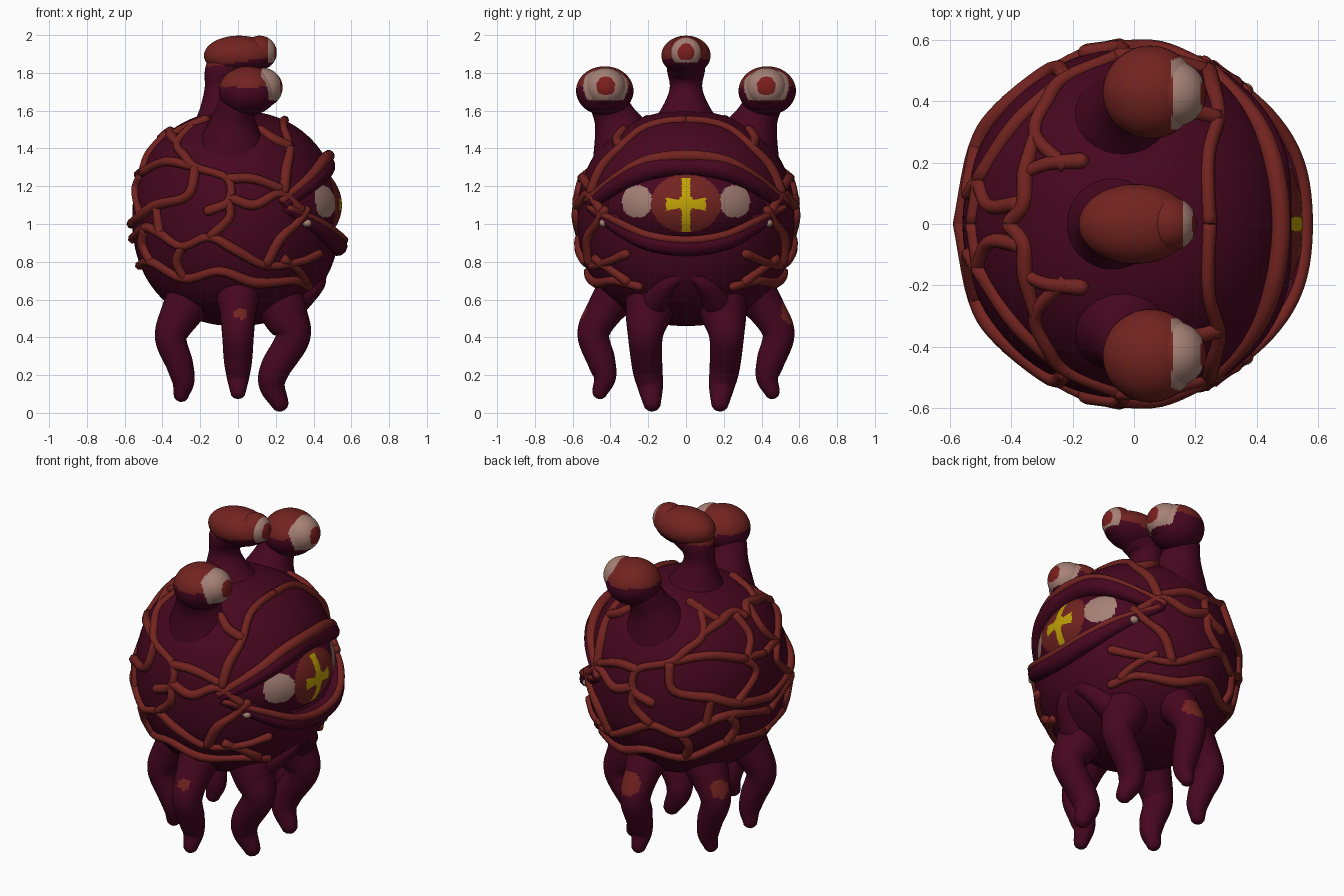
import bpy, bmesh, math, random
from mathutils import Vector, Matrix

random.seed(4)
if "Cube" in bpy.data.objects:
    bpy.data.objects.remove(bpy.data.objects["Cube"], do_unlink=True)


def material(name, rgb):
    m = bpy.data.materials.new(name)
    m.use_nodes = True
    m.diffuse_color = (*rgb, 1)
    m.node_tree.nodes["Principled BSDF"].inputs["Base Color"].default_value = (*rgb, 1)
    return m


MATERIALS = [
    material("maroon_skin", (0.062, 0.002, 0.014)),
    material("rust_skin", (0.17, 0.017, 0.014)),
    material("eye_ivory", (0.38, 0.22, 0.18)),
    material("pupil_red", (0.2, 0.013, 0.012)),
    material("pupil_yellow", (0.53, 0.36, 0.002)),
]
MAROON, RUST, IVORY, RED, YELLOW = range(5)


def finish(name, bm, paint, mirror):
    """Paint faces by rule (or one colour), shade smooth, mirror to the other side."""
    bmesh.ops.recalc_face_normals(bm, faces=bm.faces)
    for f in bm.faces:
        f.material_index = paint(f.calc_center_median()) if callable(paint) else paint
        f.smooth = True
    mesh = bpy.data.meshes.new(name)
    bm.to_mesh(mesh)
    bm.free()
    for m in MATERIALS:
        mesh.materials.append(m)
    ob = bpy.data.objects.new(name, mesh)
    bpy.context.collection.objects.link(ob)
    if mirror:
        mod = ob.modifiers.new("mirror", "MIRROR")
        mod.use_axis = (False, True, False)
        mod.use_mirror_merge = False


def ball(name, center, radii, paint, segs=56, rings=48, mirror=False):
    """Ellipsoid with its pole along x."""
    bm = bmesh.new()
    bmesh.ops.create_uvsphere(bm, u_segments=segs, v_segments=rings, radius=1)
    bm.transform(Matrix.Translation(center) @ Matrix.Diagonal((*radii, 1))
                 @ Matrix.Rotation(math.pi / 2, 4, "Y"))
    finish(name, bm, paint, mirror)


def spline(points, steps):
    """Catmull-Rom through points of (x, y, z, radius)."""
    p = [Vector(q) for q in points]
    p = [p[0] * 2 - p[1]] + p + [p[-1] * 2 - p[-2]]
    out = []
    for i in range(1, len(p) - 2):
        a, b, c, d = p[i - 1:i + 3]
        for k in range(steps):
            t = k / steps
            out.append((b * 2 + (c - a) * t + (a * 2 - b * 5 + c * 4 - d) * t * t
                        + (b * 3 - a - c * 3 + d) * t ** 3) * 0.5)
    return out + [p[-2]]


def tube(name, points, paint, sides=16, steps=6, mirror=False):
    """Swept round tube with a domed far end."""
    rings = [(q.to_3d(), q.w) for q in spline(points, steps)]
    end, r = rings[-1]
    tip_dir = (end - rings[-2][0]).normalized()
    for deg in (30, 55, 80):
        a = math.radians(deg)
        rings.append((end + tip_dir * r * math.sin(a), r * math.cos(a)))
    bm = bmesh.new()
    axis = (rings[1][0] - rings[0][0]).normalized()
    side = axis.orthogonal().normalized()
    prev = None
    for i, (c, r) in enumerate(rings):
        new_axis = (rings[min(i + 1, len(rings) - 1)][0] - rings[max(i - 1, 0)][0]).normalized()
        side = axis.rotation_difference(new_axis) @ side
        axis = new_axis
        up = axis.cross(side)
        ring = []
        for k in range(sides):
            a = math.tau * k / sides
            ring.append(bm.verts.new(c + (side * math.cos(a) + up * math.sin(a)) * r))
        if prev:
            for k in range(sides):
                n = (k + 1) % sides
                bm.faces.new((prev[k], prev[n], ring[n], ring[k]))
        else:
            bm.faces.new(ring)
        prev = ring
    bm.faces.new(prev)
    finish(name, bm, paint, mirror)


# Body: a slightly boxy ellipsoid with a socket pressed in for the big eye
CENTER = Vector((-0.01, 0, 1.03))
RX, RY, RZ, POWER = 0.55, 0.575, 0.57, 2.2


def skin_point(azimuth, z, lift):
    rho = (1 - abs((z - CENTER.z) / RZ) ** POWER) ** (1 / POWER) * lift
    a = math.radians(azimuth)
    return (CENTER.x + RX * rho * math.cos(a), RY * rho * math.sin(a), z)


bm = bmesh.new()
bmesh.ops.create_uvsphere(bm, u_segments=72, v_segments=48, radius=1)
for v in bm.verts:
    s = (math.hypot(v.co.x, v.co.y) ** POWER + abs(v.co.z) ** POWER) ** (-1 / POWER)
    v.co = CENTER + Vector((v.co.x * RX, v.co.y * RY, v.co.z * RZ)) * s
    if v.co.x > 0.2 and abs(v.co.z - 1.1) < 0.18 * (1 - (v.co.y / 0.46) ** 2):
        v.co.x *= 0.8
finish("body", bm, MAROON, False)
ball("crown", (0.07, 0, 1.3), (0.3, 0.39, 0.29), MAROON)


# Big eye with iris, star-shaped pupil and two pale patches
def big_eye_paint(c):
    y, z = abs(c.y), c.z - 1.11
    if c.x < 0.2:
        return MAROON
    upright = y < 0.022 and -0.15 < z < 0.13
    arms = y < 0.105 and abs(z + 0.005) < 0.014 + y * 0.2
    if upright or arms or math.hypot(y, z) < 0.042:
        return YELLOW
    if (y / 0.185) ** 2 + (z / 0.155) ** 2 < 1:
        return RUST
    if (abs(y - 0.26) / 0.078) ** 2.4 + (abs(z - 0.01) / 0.085) ** 2.4 < 1:
        return IVORY
    return MAROON


ball("big_eye", (0.12, 0, 1.1), (0.43, 0.46, 0.3), big_eye_paint, 160, 120)


# Eyelids: a thick fold and a rust rim above and below
def lid(name, half, paint):
    left = [(x, -y, z, r) for x, y, z, r in half[:0:-1]]
    tube(name, left + half, paint, sides=12)


lid("upper_lid", [(0.46, 0, 1.31, 0.055), (0.45, 0.2, 1.285, 0.055),
                  (0.38, 0.36, 1.21, 0.045), (0.24, 0.51, 1.1, 0.03)], MAROON)
lid("upper_lid_rim", [(0.48, 0, 1.36, 0.032), (0.455, 0.2, 1.335, 0.032),
                      (0.385, 0.36, 1.25, 0.028), (0.23, 0.53, 1.12, 0.02)], RUST)
lid("lower_lid", [(0.525, 0, 0.885, 0.055), (0.505, 0.2, 0.91, 0.05),
                  (0.41, 0.36, 0.985, 0.04), (0.25, 0.51, 1.09, 0.025)], MAROON)
lid("lower_lid_rim", [(0.562, 0, 0.915, 0.022), (0.535, 0.2, 0.94, 0.022),
                      (0.44, 0.36, 1.01, 0.02), (0.26, 0.52, 1.09, 0.015)], RUST)
ball("cheek_spot", (0.365, 0.435, 1.005), (0.025, 0.025, 0.022), IVORY, 12, 8, True)
tube("chin_fold", [(0.43, 0, 0.75, 0.035), (0.41, 0.1, 0.68, 0.05),
                   (0.28, 0.17, 0.58, 0.09)], MAROON, mirror=True)


# Eye stalks with rust tops
def centre_skin(c):
    return RUST if c.z > 1.83 + 0.15 * (c.x + 0.17) else MAROON


def side_skin(c):
    return RUST if c.z > 1.725 else MAROON


def eye_rule(skin, front, low, y, z, pupil, white):
    """Ivory disc in front of a plane, a round pupil, and skin for the lids."""
    def paint(c):
        d = math.hypot(c.y - y, c.z - z)
        if c.x < front or c.z < low or d > white:
            return skin(c)
        return RED if d < pupil else IVORY
    return paint


centre_paint = eye_rule(centre_skin, 0.16, 1.855, 0, 1.91, 0.045, 0.085)
side_paint = eye_rule(side_skin, 0.125, 1.655, 0.425, 1.73, 0.05, 0.118)

tube("centre_stalk", [(-0.05, 0, 1.45, 0.26), (-0.075, 0, 1.58, 0.15), (-0.09, 0, 1.71, 0.088),
                      (-0.075, 0, 1.81, 0.1), (-0.01, 0, 1.87, 0.105), (0.08, 0, 1.895, 0.094)],
     centre_paint, sides=32, steps=12)
ball("centre_stalk_head", (0.005, 0, 1.892), (0.185, 0.13, 0.105), centre_paint)
ball("centre_stalk_eye", (0.115, 0, 1.907), (0.09, 0.09, 0.09), centre_paint)
tube("side_stalk", [(-0.03, 0.28, 1.32, 0.24), (-0.03, 0.33, 1.45, 0.17), (-0.02, 0.375, 1.56, 0.115),
                    (0, 0.41, 1.64, 0.1), (0.04, 0.43, 1.7, 0.1)], side_skin, sides=24, mirror=True)
ball("side_stalk_head", (0.053, 0.43, 1.705), (0.155, 0.152, 0.13), side_paint, mirror=True)
ball("side_stalk_eye", (0.128, 0.425, 1.722), (0.108, 0.108, 0.105), side_paint, mirror=True)


# Tentacles, some with a rust patch on the outer bend
def tentacle(name, points, spot=(0, 0, 0), left_size=0, right_size=0):
    for word, sign, size in (("left", 1, left_size), ("right", -1, right_size)):
        centre = Vector((spot[0], spot[1] * sign, spot[2]))
        tube(f"{name}_{word}", [(x, y * sign, z, r) for x, y, z, r in points],
             lambda c: RUST if (c - centre).length < size else MAROON, sides=32, steps=14)


tentacle("front_tentacle", [(0.18, 0.16, 0.68, 0.16), (0.25, 0.2, 0.52, 0.122), (0.29, 0.215, 0.4, 0.092),
                            (0.2, 0.205, 0.24, 0.08), (0.18, 0.19, 0.15, 0.07),
                            (0.22, 0.18, 0.055, 0.048)])
tentacle("side_tentacle", [(0, 0.32, 0.68, 0.14), (0, 0.425, 0.55, 0.1), (0, 0.49, 0.42, 0.085),
                           (0, 0.45, 0.28, 0.075), (0, 0.43, 0.19, 0.06),
                           (0, 0.455, 0.115, 0.042)], (0.01, 0.53, 0.52), 0.07, 0.037)
tentacle("back_tentacle", [(-0.2, 0.17, 0.68, 0.15), (-0.3, 0.2, 0.53, 0.11), (-0.355, 0.22, 0.4, 0.085),
                           (-0.31, 0.21, 0.26, 0.072), (-0.29, 0.2, 0.17, 0.06),
                           (-0.3, 0.19, 0.1, 0.042)], (-0.4, 0.25, 0.49), 0.055)

# Raised veins: (azimuth, height in hundredths) along the skin
side_veins = [
    [(140, 154), (138, 143), (125, 136), (115, 130), (95, 124), (94, 112), (105, 107)],
    [(94, 114), (80, 110), (65, 116), (52, 108)],
    [(0, 155), (25, 154), (42, 150), (50, 140), (58, 130), (62, 118)],
    [(49, 141), (60, 145), (68, 150)],
    [(62, 118), (80, 124), (94, 124)],
    [(72, 78), (65, 92), (55, 100), (48, 107)],
    [(105, 93), (94, 103), (94, 112)],
    [(62, 82), (48, 75), (40, 70)],
]
wrap_veins = [
    [(165, 127), (140, 133), (115, 130)],
    [(115, 130), (118, 115), (140, 110), (155, 104), (180, 100)],
    [(180, 92), (150, 98), (137, 95), (122, 88), (105, 93), (90, 86), (72, 78), (50, 80), (35, 84)],
    [(180, 78), (150, 80), (125, 71), (100, 75), (78, 69), (50, 70), (32, 67)],
    [(122, 88), (127, 80), (125, 71)],
    [(140, 110), (137, 95)],
    [(180, 145), (170, 149), (155, 147), (138, 143)],
    [(155, 147), (145, 151), (130, 155)],
    [(170, 148), (173, 137), (165, 127)],
    [(180, 126), (165, 127), (170, 118), (155, 104)],
    [(150, 98), (155, 89), (150, 80)],
]
for i, vein in enumerate(side_veins + wrap_veins):
    path = [(*skin_point(a, z / 100, 1.01), random.uniform(0.022, 0.03)) for a, z in vein]
    tube(f"vein_{i + 1}", path, RUST, sides=7, steps=5, mirror=True)
